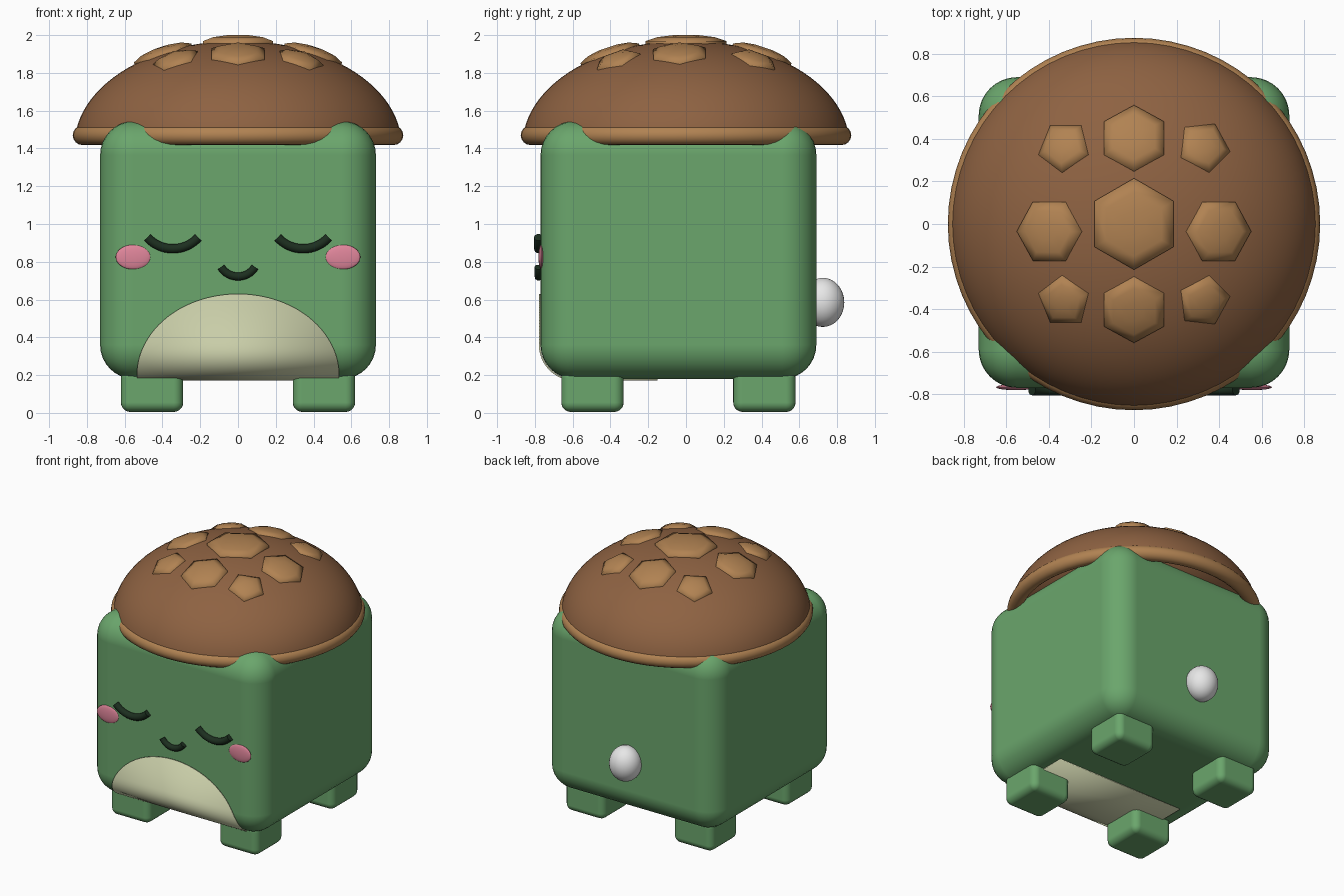
import bpy, bmesh
from math import sin, cos, pi, sqrt, radians
from mathutils import Matrix, Vector

if "Cube" in bpy.data.objects:
    bpy.data.objects.remove(bpy.data.objects["Cube"], do_unlink=True)


def material(name, r, g, b):
    m = bpy.data.materials.new(name)
    m.use_nodes = True
    m.diffuse_color = (r, g, b, 1)
    m.node_tree.nodes["Principled BSDF"].inputs["Base Color"].default_value = (r, g, b, 1)
    return m


GREEN = material("leaf green", 0.145, 0.38, 0.15)
BROWN = material("crust brown", 0.27, 0.122, 0.054)
TAN = material("toasted tan", 0.44, 0.225, 0.085)
CREAM = material("belly cream", 0.58, 0.61, 0.39)
PINK = material("blush pink", 0.75, 0.24, 0.33)
WHITE = material("tail white", 0.8, 0.8, 0.8)
DARK = material("dark green", 0.012, 0.028, 0.014)


def finish(name, bm, mat, smooth=True):
    bmesh.ops.recalc_face_normals(bm, faces=bm.faces)
    for f in bm.faces:
        f.smooth = smooth
    mesh = bpy.data.meshes.new(name)
    bm.to_mesh(mesh)
    bm.free()
    mesh.materials.append(mat)
    ob = bpy.data.objects.new(name, mesh)
    bpy.context.collection.objects.link(ob)
    return ob


def rounded_box(name, center, size, radius, mat, segments=8):
    bm = bmesh.new()
    bmesh.ops.create_cube(bm, size=1, matrix=Matrix.LocRotScale(center, None, size))
    ob = finish(name, bm, mat)
    bev = ob.modifiers.new("round", "BEVEL")
    bev.width, bev.segments, bev.harden_normals = radius, segments, True
    return ob


def ellipsoid(name, center, radii, mat):
    bm = bmesh.new()
    bmesh.ops.create_uvsphere(bm, u_segments=32, v_segments=16, radius=1,
                              matrix=Matrix.LocRotScale(center, None, radii))
    return finish(name, bm, mat)


def lathe(name, profile, mat, steps=64, closed=False):
    bm = bmesh.new()
    rings = [[bm.verts.new((r * cos(2 * pi * i / steps), r * sin(2 * pi * i / steps), z))
              for i in range(steps)] for r, z in profile]
    pairs = list(zip(rings, rings[1:])) + ([(rings[-1], rings[0])] if closed else [])
    for a, b in pairs:
        for i in range(steps):
            j = (i + 1) % steps
            bm.faces.new((a[i], a[j], b[j], b[i]))
    bmesh.ops.remove_doubles(bm, verts=bm.verts, dist=0.0001)
    return finish(name, bm, mat)


# Body and feet
FRONT, BACK, BOTTOM, TOP, ROUND = -0.77, 0.69, 0.18, 1.545, 0.18
rounded_box("body", Vector((0, (FRONT + BACK) / 2, (TOP + BOTTOM) / 2)),
            Vector((1.46, BACK - FRONT, TOP - BOTTOM)), ROUND, GREEN)
for side, sx in (("left", 1), ("right", -1)):
    for end, y in (("front", -0.495), ("back", 0.415)):
        rounded_box(f"{end}_{side}_foot", Vector((sx * 0.455, y, 0.12)),
                    Vector((0.33, 0.33, 0.23)), 0.05, GREEN, 5)

# Domed cap, closed underneath, with a rolled rim
CAP_R, CAP_Z, CAP_H = 0.865, 1.42, 0.55


def cap_height(r):
    return CAP_Z + CAP_H * sqrt(max(0, 1 - (r / CAP_R) ** 2))


angles = [radians(5 + 85 * i / 24) for i in range(25)]
dome = [(CAP_R * cos(a), CAP_Z + CAP_H * sin(a)) for a in angles]
lathe("cap_dome", [(0, dome[0][1])] + dome, BROWN)
lathe("cap_rim", [(0.823 + 0.052 * cos(2 * pi * i / 16), 1.47 + 0.052 * sin(2 * pi * i / 16))
                  for i in range(16)], TAN, closed=True)


# Shallow faceted spots lying on the cap
def cap_spot(name, x, y, radius, sides, turn, rise=0.03):
    r = sqrt(x * x + y * y)
    slope = CAP_H / CAP_R ** 2 / sqrt(1 - (r / CAP_R) ** 2)
    normal = Vector((x * slope, y * slope, 1)).normalized()
    tilt = Vector((0, 0, 1)).rotation_difference(normal).to_matrix().to_4x4()
    place = Matrix.Translation((x, y, cap_height(r))) @ tilt
    bm = bmesh.new()
    rings = []
    for scale, h in ((1, -0.03), (1, -0.002), (0.7, rise * 0.65), (0.3, rise)):
        rings.append([bm.verts.new(place @ Vector((
            scale * radius * cos(radians(turn) + 2 * pi * i / sides),
            scale * radius * sin(radians(turn) + 2 * pi * i / sides), h)))
            for i in range(sides)])
    for a, b in zip(rings, rings[1:]):
        for i in range(sides):
            j = (i + 1) % sides
            bm.faces.new((a[i], a[j], b[j], b[i]))
    bm.faces.new(rings[0])
    bm.faces.new(rings[-1])
    finish(name, bm, TAN)


cap_spot("center_spot", 0, 0, 0.215, 6, 30)
for end, sy in (("front", -1), ("back", 1)):
    cap_spot(f"{end}_spot", 0, sy * 0.405, 0.163, 6, 30)
    cap_spot(f"{end}_left_spot", 0.33, sy * 0.365, 0.128, 5, sy * 63)
    cap_spot(f"{end}_right_spot", -0.33, sy * 0.365, 0.128, 5, sy * 52)
cap_spot("left_spot", 0.4, -0.035, 0.16, 6, 0)
cap_spot("right_spot", -0.4, -0.035, 0.16, 6, 0)

# Belly patch wrapped from the front round the lower edge to the underside
GAP, BASE, HALF, ARCH = 0.009, 0.2, 0.535, 0.43
arc_r = ROUND + GAP
path = [(-0.15, BOTTOM - GAP)]
for i in range(13):
    a = pi / 2 * i / 12
    path.append((FRONT + ROUND - arc_r * sin(a), BOTTOM + ROUND - arc_r * cos(a)))
start = path[-1][1]
for i in range(1, 25):
    path.append((FRONT - GAP, start + (BASE + ARCH - start) * sin(pi / 2 * i / 24)))
bm = bmesh.new()
rows = []
for y, z in path:
    w = HALF * sqrt(max(0, 1 - (max(0, z - BASE) / ARCH) ** 2))
    rows.append([bm.verts.new((s * w, y, z)) for s in (-1, 1)])
for a, b in zip(rows, rows[1:]):
    bm.faces.new((a[0], a[1], b[1], b[0]))
bmesh.ops.remove_doubles(bm, verts=bm.verts, dist=0.0001)
belly = finish("belly_patch", bm, CREAM)
if max(p.normal.z for p in belly.data.polygons) > 0.5:
    belly.data.flip_normals()
thick = belly.modifiers.new("thickness", "SOLIDIFY")
thick.thickness, thick.offset = 0.008, -1


# Curved tube for closed eyes and smile
def smile(name, x, z_low, half, sag, tube):
    radius = (half * half + sag * sag) / (2 * sag)
    spread = 2 * sag / half / (1 + (sag / half) ** 2)
    curve = bpy.data.curves.new(name, "CURVE")
    curve.dimensions = "3D"
    curve.bevel_depth, curve.bevel_resolution, curve.use_fill_caps = tube, 3, True
    line = curve.splines.new("POLY")
    line.points.add(16)
    end = math_asin(spread)
    for i, p in enumerate(line.points):
        a = end * (i / 8 - 1)
        p.co = (x + radius * sin(a), -0.78, z_low + radius * (1 - cos(a)), 1)
    line.use_smooth = True
    curve.materials.append(DARK)
    bpy.context.collection.objects.link(bpy.data.objects.new(name, curve))


def math_asin(v):
    from math import asin
    return asin(min(1, v))


for side, sx in (("left", 1), ("right", -1)):
    smile(f"{side}_eye", sx * 0.345, 0.869, 0.135, 0.06, 0.025)
    ellipsoid(f"{side}_blush", (sx * 0.555, -0.767, 0.825), (0.093, 0.014, 0.065), PINK)
smile("mouth", 0, 0.722, 0.09, 0.05, 0.022)

# Round tail
ellipsoid("tail", (0, 0.725, 0.585), (0.115, 0.113, 0.13), WHITE)
